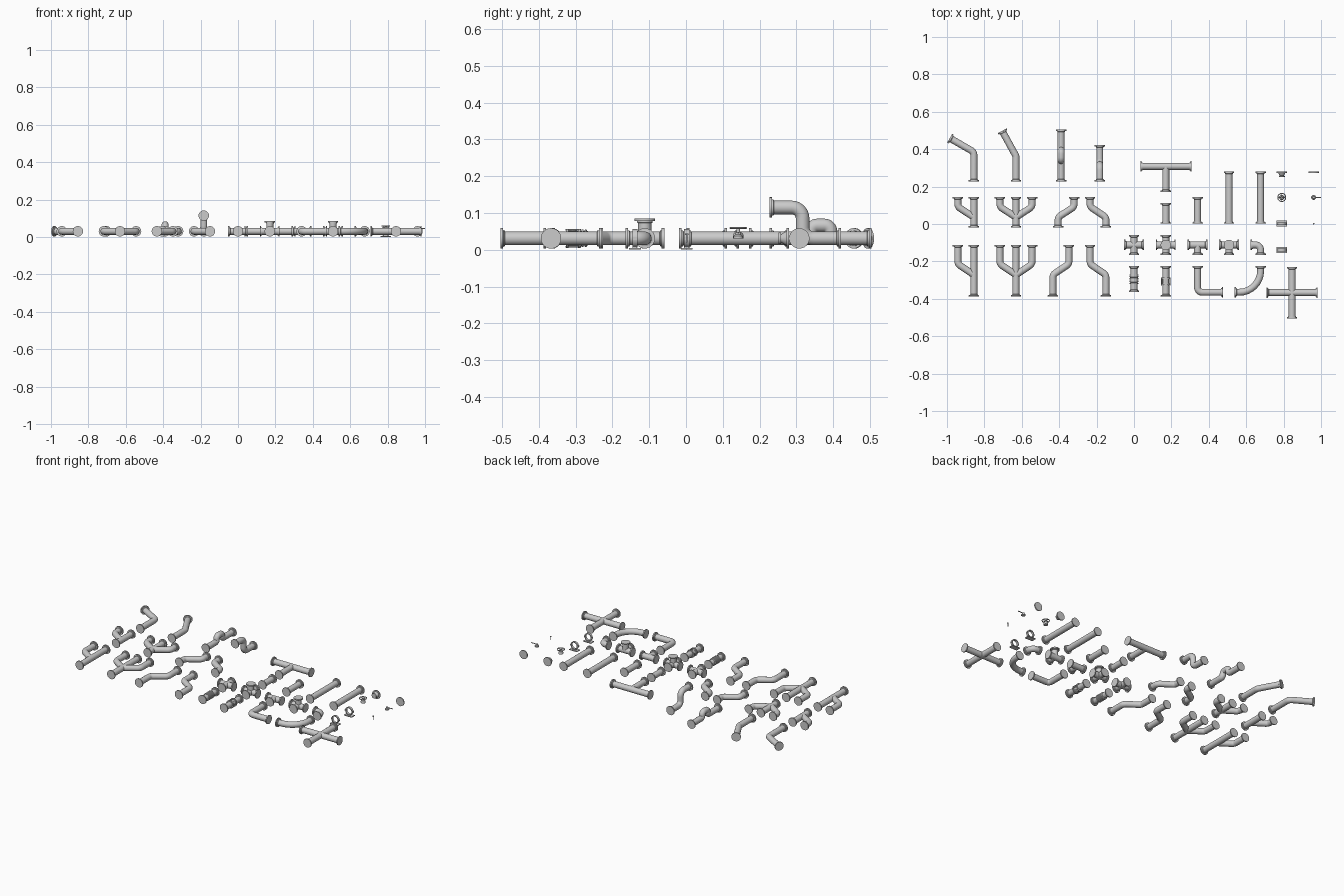
import bpy, bmesh, math
from mathutils import Vector as V, Matrix

if "Cube" in bpy.data.objects:
    bpy.data.objects.remove(bpy.data.objects["Cube"])

Z, R, FR, N = 0.031, 0.0185, 0.0278, 24   # axis height, pipe radius, flange radius, sides


def skin(bm, rings, caps=True, loop=False):
    vs = [[bm.verts.new(p) for p in r] for r in rings]
    pairs = list(zip(vs, vs[1:])) + ([(vs[-1], vs[0])] if loop else [])
    for a, b in pairs:
        for i in range(len(a)):
            j = (i + 1) % len(a)
            bm.faces.new((a[i], a[j], b[j], b[i]))
    if caps and not loop:
        bm.faces.new(vs[0][::-1])
        bm.faces.new(vs[-1])


def circle(c, n, s, r, k=N):
    return [c + n * r * math.cos(2 * math.pi * i / k) + s * r * math.sin(2 * math.pi * i / k) for i in range(k)]


def lathe(bm, origin, axis, profile, k=N, loop=False):
    """profile: (radius, distance along axis)"""
    a = V(axis).normalized()
    n = a.orthogonal().normalized()
    s = a.cross(n)
    skin(bm, [circle(V(origin) + a * d, n, s, r, k) for r, d in profile], loop=loop)


def fillet(pts, rad):
    out = [pts[0]]
    for a, p, b in zip(pts, pts[1:], pts[2:]):
        u, w = (a - p).normalized(), (b - p).normalized()
        ang = u.angle(w)
        t = rad / math.tan(ang / 2)
        c = p + (u + w).normalized() * rad / math.sin(ang / 2)
        s, e = p + u * t - c, p + w * t - c
        for i in range(9):
            f, tot = i / 8, math.pi - ang
            out.append(c + (s * math.sin((1 - f) * tot) + e * math.sin(f * tot)) / math.sin(tot))
    return out + [pts[-1]]


def flange(bm, end, inward):
    lathe(bm, end, inward, [(FR, 0), (FR, 0.007), (0.0215, 0.0072), (0.0215, 0.011), (R, 0.0125)])


def pipe(bm, pts, rad=0.03, ends=(1, 1)):
    pts = [V(p) if len(p) == 3 else V((p[0], p[1], Z)) for p in pts]
    if ends[0]:
        flange(bm, pts[0], pts[1] - pts[0])
    if ends[1]:
        flange(bm, pts[-1], pts[-2] - pts[-1])
    n = V((0, 0, 1)) if all(abs(p.z - Z) < 1e-5 for p in pts) else V((1, 0, 0))
    q = fillet(pts, rad)
    rings = []
    for i, p in enumerate(q):
        t = (q[min(i + 1, len(q) - 1)] - q[max(i - 1, 0)]).normalized()
        rings.append(circle(p, n, t.cross(n), R))
    skin(bm, rings)


def box(bm, c, size):
    bmesh.ops.create_cube(bm, size=1, matrix=Matrix.Translation(c) @ Matrix.Diagonal((*size, 1)))


def finish(bm, name):
    bmesh.ops.recalc_face_normals(bm, faces=bm.faces[:])
    me = bpy.data.meshes.new(name)
    bm.to_mesh(me)
    bm.free()
    ob = bpy.data.objects.new(name, me)
    bpy.context.collection.objects.link(ob)
    bpy.context.view_layer.objects.active = ob
    for o in bpy.context.selected_objects:
        o.select_set(False)
    ob.select_set(True)
    bpy.ops.object.shade_smooth_by_angle(angle=math.radians(35))


def fitting(name, *paths, rad=0.03):
    """each path is a point list; a branch path is (points,) and has one open end"""
    bm = bmesh.new()
    for p in paths:
        if isinstance(p, tuple):
            pipe(bm, p[0], rad, (1, 0))
        else:
            pipe(bm, p, rad)
    finish(bm, name)


# angled elbows
fitting("elbow_60", [(-0.856, 0.227), (-0.856, 0.385), (-0.985, 0.459)])
fitting("elbow_30", [(-0.631, 0.227), (-0.631, 0.363), (-0.705, 0.498)])

# bridge and vertical offset
h = 0.066
fitting("bridge_pipe", [(-0.39, 0.227, Z), (-0.39, 0.34, Z), (-0.39, 0.34, h), (-0.39, 0.393, h),
                        (-0.39, 0.393, Z), (-0.39, 0.505, Z)], rad=0.0172)
fitting("vertical_offset", [(-0.183, 0.227, 0.115), (-0.183, 0.317, 0.115),
                            (-0.183, 0.317, Z), (-0.183, 0.422, Z)])

# wyes and offsets, short and long
for tag, top, b1, b2, bot, sx in (("short", 0.144, 0.092, 0.036, -0.019, -0.32),
                                  ("long", -0.112, -0.214, -0.272, -0.388, -0.348)):
    def branch(x, s):
        return ([(x + s * 0.086, top), (x + s * 0.086, b1), (x, b2)],)
    fitting("wye_" + tag, [(-0.856, top), (-0.856, bot)], branch(-0.856, -1))
    fitting("double_wye_" + tag, [(-0.631, top), (-0.631, bot)], branch(-0.631, -1), branch(-0.631, 1))
    fitting("offset_left_" + tag, [(sx, top), (sx, b1), (sx - 0.086, b2), (sx - 0.086, bot)])
    fitting("offset_right_" + tag, [(-0.235, top), (-0.235, b1), (-0.15, b2), (-0.15, bot)])

# straight pipes
for i, (x, y) in enumerate([(0.17, 0.112), (0.34, 0.144), (0.508, 0.28), (0.677, 0.28)]):
    fitting(f"straight_pipe_{i + 1}", [(x, 0.002), (x, y)])

# large tee, cross and bends
fitting("large_tee", [(0.034, 0.308), (0.308, 0.308)], ([(0.17, 0.171), (0.17, 0.308)],))
fitting("large_cross", [(0.708, -0.367), (0.982, -0.367)], [(0.845, -0.504), (0.845, -0.23)])
fitting("tight_bend", [(0.34, -0.225), (0.34, -0.365), (0.477, -0.365)], rad=0.025)
fitting("sweep_bend", [(0.677, -0.225), (0.677, -0.365), (0.538, -0.365)], rad=0.115)

# compact fittings
y, a = -0.112, 0.053
def run(x): return [(x - a, y), (x + a, y)]
def down(x): return ([(x, y - a), (x, y)],)
def up(x): return ([(x, y, 0.085), (x, y, Z)],)
fitting("compact_cross", run(0), [(0, y - a), (0, y + a)])
fitting("compact_cross_with_riser", run(0.17), [(0.17, y - a), (0.17, y + a)], up(0.17))
fitting("compact_tee", run(0.34), down(0.34))
fitting("compact_tee_with_riser", run(0.508), down(0.508), up(0.508))
fitting("compact_elbow", [(0.624, y), (0.677, y), (0.677, y - a)], rad=0.028)

# bellows pipe
bm = bmesh.new()
pipe(bm, [(0, -0.225), (0, -0.363)])
prof = [(R, 0)]
for i in range(6):
    d = i * 0.009
    prof += [(0.0235, d + 0.001), (0.0235, d + 0.006), (0.0195, d + 0.007), (0.0195, d + 0.009)]
lathe(bm, (0, -0.321, Z), (0, 1, 0), prof + [(R, 0.055)])
finish(bm, "bellows_pipe")

# pipe with union coupling
bm = bmesh.new()
pipe(bm, [(0.17, -0.225), (0.17, -0.388)])
for d in (-0.294, -0.326):
    lathe(bm, (0.17, d, Z), (0, 1, 0), [(0.026, 0), (0.026, 0.007)])
lathe(bm, (0.17, -0.32, Z), (0, 1, 0), [(0.0205, 0), (0.0205, 0.027)])
for i in range(8):
    t = math.tau * i / 8
    lathe(bm, (0.17 + 0.0232 * math.cos(t), -0.328, Z + 0.0232 * math.sin(t)), (0, 1, 0),
          [(0.002, 0), (0.002, 0.043)], 6)
finish(bm, "union_pipe")

# reducer and blind flange
bm = bmesh.new()
lathe(bm, (0.79, 0.28, Z), (0, -1, 0), [(FR, 0), (FR, 0.007), (0.0195, 0.0072), (0.011, 0.022),
                                       (0.016, 0.0222), (0.016, 0.029)])
finish(bm, "reducer")
bm = bmesh.new()
lathe(bm, (0.96, 0.28, Z), (0, -1, 0), [(FR, 0), (FR, 0.007)])
finish(bm, "blind_flange")

# handwheel valve top
bm = bmesh.new()
c = (0.79, 0.142, 0)
lathe(bm, c, (0, 0, 1), [(0.014, 0.031), (0.014, 0.041), (0.011, 0.046), (0.005, 0.048), (0.004, 0.062)])
lathe(bm, c, (0, 0, 1), [(0.0215 + 0.0025 * math.cos(t), 0.059 + 0.0025 * math.sin(t))
                         for t in (math.tau * i / 8 for i in range(8))], loop=True)
box(bm, V((0.79, 0.142, 0.059)), (0.042, 0.004, 0.003))
box(bm, V((0.79, 0.142, 0.059)), (0.004, 0.042, 0.003))
finish(bm, "handwheel_valve")

# lever valve top
bm = bmesh.new()
lathe(bm, (0.96, 0.142, 0), (0, 0, 1), [(0.013, 0.031), (0.013, 0.037), (0.008, 0.041), (0.006, 0.048)])
box(bm, V((0.977, 0.142, 0.046)), (0.046, 0.005, 0.003))
finish(bm, "lever_valve")

# bolt
bm = bmesh.new()
lathe(bm, (0.96, 0.002, 0), (0, 0, 1), [(0.0025, 0.02), (0.0025, 0.04)], 12)
lathe(bm, (0.96, 0.002, 0), (0, 0, 1), [(0.005, 0.04), (0.005, 0.044)], 6)
finish(bm, "bolt")

# pipe clamps on base plates
for i, cy in enumerate((0.002, -0.139)):
    bm = bmesh.new()
    lathe(bm, (0.79, cy, Z), (0, 1, 0), [(0.0195, -0.007), (0.025, -0.007), (0.025, 0.007), (0.0195, 0.007)], loop=True)
    box(bm, V((0.79, cy, 0.0025)), (0.055, 0.032, 0.005))
    box(bm, V((0.79, cy, 0.007)), (0.022, 0.012, 0.007))
    for s in (-1, 1):
        box(bm, V((0.79 + s * 0.025, cy, Z)), (0.006, 0.014, 0.008))
    finish(bm, f"pipe_clamp_{i + 1}")
